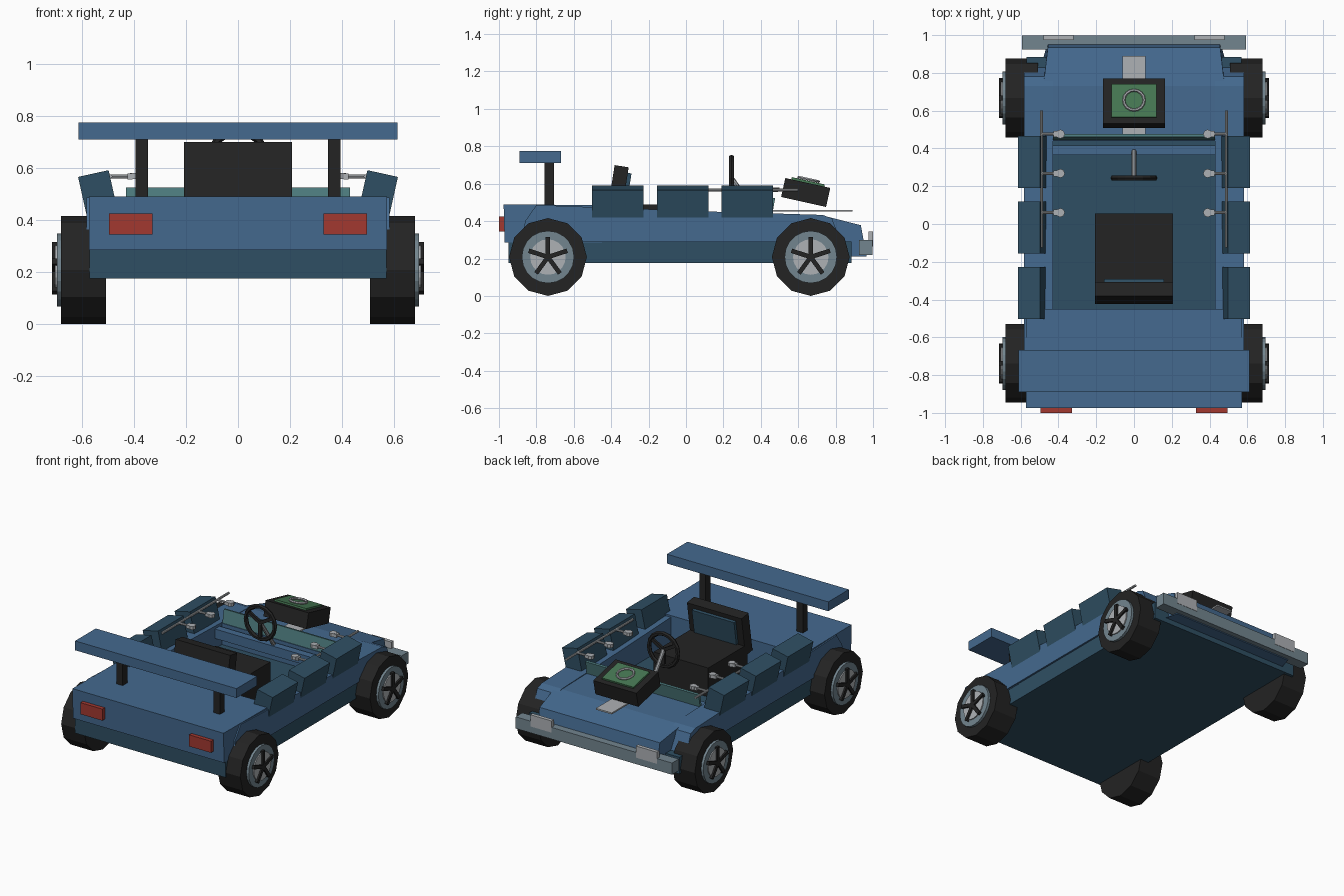
import bpy, bmesh, math
from mathutils import Matrix, Vector

if "Cube" in bpy.data.objects:
    bpy.data.objects.remove(bpy.data.objects["Cube"])

def mat(name, rgb):
    m = bpy.data.materials.new(name)
    m.diffuse_color = (*rgb, 1)
    m.use_nodes = True
    m.node_tree.nodes["Principled BSDF"].inputs["Base Color"].default_value = m.diffuse_color
    return m

BLUE = mat("body blue", (0.058, 0.142, 0.275))
DARK = mat("dark blue", (0.028, 0.078, 0.125))
TEAL = mat("teal glass", (0.075, 0.2, 0.21))
GREEN = mat("panel green", (0.06, 0.185, 0.085))
STEEL = mat("steel grey", (0.17, 0.235, 0.275))
LIGHT = mat("light grey", (0.42, 0.44, 0.46))
RED = mat("tail red", (0.36, 0.04, 0.03))
BLACK = mat("black", (0.017, 0.017, 0.017))

def finish(name, bm, material, matrix=Matrix()):
    bmesh.ops.recalc_face_normals(bm, faces=bm.faces)
    me = bpy.data.meshes.new(name)
    bm.to_mesh(me)
    bm.free()
    me.materials.append(material)
    ob = bpy.data.objects.new(name, me)
    ob.matrix_world = matrix
    bpy.context.collection.objects.link(ob)
    return ob

def box(name, x, y, z, material, matrix=Matrix()):
    bm = bmesh.new()
    bmesh.ops.create_cube(bm, size=1)
    for v in bm.verts:
        v.co = Vector((r[0] + (c + 0.5) * (r[1] - r[0]) for r, c in zip((x, y, z), v.co)))
    return finish(name, bm, material, matrix)

def prism(name, profile, x0, x1, material):
    """Side profile (y, z) extruded along x."""
    bm = bmesh.new()
    f = bm.faces.new([bm.verts.new((x0, y, z)) for y, z in profile])
    new = bmesh.ops.extrude_face_region(bm, geom=[f])["geom"]
    bmesh.ops.translate(bm, vec=(x1 - x0, 0, 0), verts=[g for g in new if isinstance(g, bmesh.types.BMVert)])
    return finish(name, bm, material)

def rod(name, a, b, r, material, sides=8, phase=0):
    a, b = Vector(a), Vector(b)
    bm = bmesh.new()
    bmesh.ops.create_cone(bm, cap_ends=True, segments=sides, radius1=r, radius2=r, depth=(b - a).length)
    bmesh.ops.rotate(bm, verts=bm.verts, matrix=Matrix.Rotation(phase, 3, 'Z'))
    q = (b - a).to_track_quat('Z', 'Y').to_matrix().to_4x4()
    return finish(name, bm, material, Matrix.Translation((a + b) / 2) @ q)

def ring(name, R, r, material, matrix, major=16, minor=6):
    bm = bmesh.new()
    rows = [[bm.verts.new(((R + r * math.cos(t)) * math.cos(p), (R + r * math.cos(t)) * math.sin(p), r * math.sin(t)))
             for t in (math.tau * j / minor for j in range(minor))]
            for p in (math.tau * i / major for i in range(major))]
    for i in range(major):
        for j in range(minor):
            k, l = (i + 1) % major, (j + 1) % minor
            bm.faces.new((rows[i][j], rows[k][j], rows[k][l], rows[i][l]))
    return finish(name, bm, material, matrix)

def pose(loc, axis='X', deg=0):
    return Matrix.Translation(loc) @ Matrix.Rotation(math.radians(deg), 4, axis)

# Lower chassis and rear deck
box("chassis", (-.57, .57), (-.95, .885), (.176, .29), DARK)
prism("rear_deck", [(-.975, .49), (-.45, .485), (-.45, .285), (-.97, .285)], -.573, .573, BLUE)

# Hood, narrower at its nose
hood = prism("hood", [(.44, .436), (.73, .43), (.935, .378), (.965, .212), (.88, .21), (.44, .285)], -.48, .48, BLUE)
for v in hood.data.vertices:
    if v.co.y > .9:
        v.co.x *= .95
box("hood_plate", (-.06, .06), (.46, .89), (.45, .46), LIGHT)

# Dashboard and low windscreen
box("dash_bar", (-.43, .43), (.365, .415), (.36, .425), BLUE)
box("windscreen", (-.43, .43), (-.008, .008), (-.06, .05), TEAL, pose((0, .46, .475), 'X', -10))

# Front bumper
box("front_bumper", (-.593, .593), (.925, .998), (.22, .3), STEEL)

# Spoiler wing
box("spoiler", (-.612, .612), (-.89, -.667), (.71, .774), BLUE)

for s in (-1, 1):
    # Side walls, lights and spoiler posts
    prism("side_wall", [(-.88, .288), (-.86, .4), (-.8, .486), (.1, .452), (.73, .433), (.78, .415), (.83, .288)],
          s * .43, s * .582, BLUE)
    box("headlight", (s * .4 - .08, s * .4 + .08), (.975, 1.0), (.265, .345), LIGHT)
    box("tail_light", (s * .412 - .083, s * .412 + .083), (-1.0, -.97), (.345, .424), RED)
    box("spoiler_post", (s * .369 - .024, s * .369 + .024), (-.757, -.705), (.48, .715), BLACK)

    # Tilted side pods
    for y in (-.365, -.018, .328):
        box("side_pod", (-.06, .06), (y - .138, y + .138), (-.078, .072), DARK, pose((s * .54, 0, .508), 'Y', s * 12.5))

    # Side rails with levers
    rod("side_rail", (s * .49, -.125, .567), (s * .49, .6, .567), .008, LIGHT)
    for y in (.06, .268, .476):
        rod("lever", (s * .49, y, .567), (s * .39, y, .567), .008, LIGHT)
        rod("lever_knob", (s * .39, y, .557), (s * .39, y, .58), .024, LIGHT)
        box("lever_clamp", (s * .415 - .01, s * .415 + .01), (y - .016, y + .016), (.556, .578), LIGHT)

    # Wheels: tyre, rim, hub disc, spokes
    for y in (-.738, .667):
        z = .208
        rod("tyre", (s * .507, y, z), (s * .679, y, z), .208, BLACK, 12)
        rod("rim", (s * .66, y, z), (s * .696, y, z), .14, STEEL, 20)
        rod("hub_disc", (s * .68, y, z), (s * .703, y, z), .095, LIGHT, 20)
        for k in range(5):
            box("wheel_spoke", (s * .69, s * .714), (-.012, .012), (0, .108), BLACK, pose((0, y, z), 'X', 72 * k))

# Seat with inset back panel
box("seat_cushion", (-.207, .207), (-.37, .055), (.29, .488), BLACK)
back = pose((0, -.365, .56), 'X', -9)
box("seat_back", (-.207, .207), (-.038, .038), (-.14, .135), BLACK, back)
box("seat_panel", (-.16, .16), (.03, .058), (-.06, .105), DARK, back)

# Steering wheel, column and spokes
c = Vector((0, .243, .63))
ring("steering_wheel", .11, .015, BLACK, pose(c, 'X', 90))
rod("steering_column", c, (0, .385, .43), .013, LIGHT)
for k in range(3):
    box("steering_spoke", (-.011, .011), (-.008, .008), (0, .108), BLACK, pose(c, 'Y', 60 + 120 * k))

# Tilted instrument box on the hood
tilt = pose((0, .64, .553), 'X', -12.5)
box("hood_box", (-.163, .163), (-.123, .123), (-.052, .052), BLACK, tilt)
box("green_panel", (-.12, .12), (-.09, .09), (.05, .064), GREEN, tilt)
ring("panel_ring", .054, .008, LIGHT, tilt @ Matrix.Translation((0, 0, .072)))
